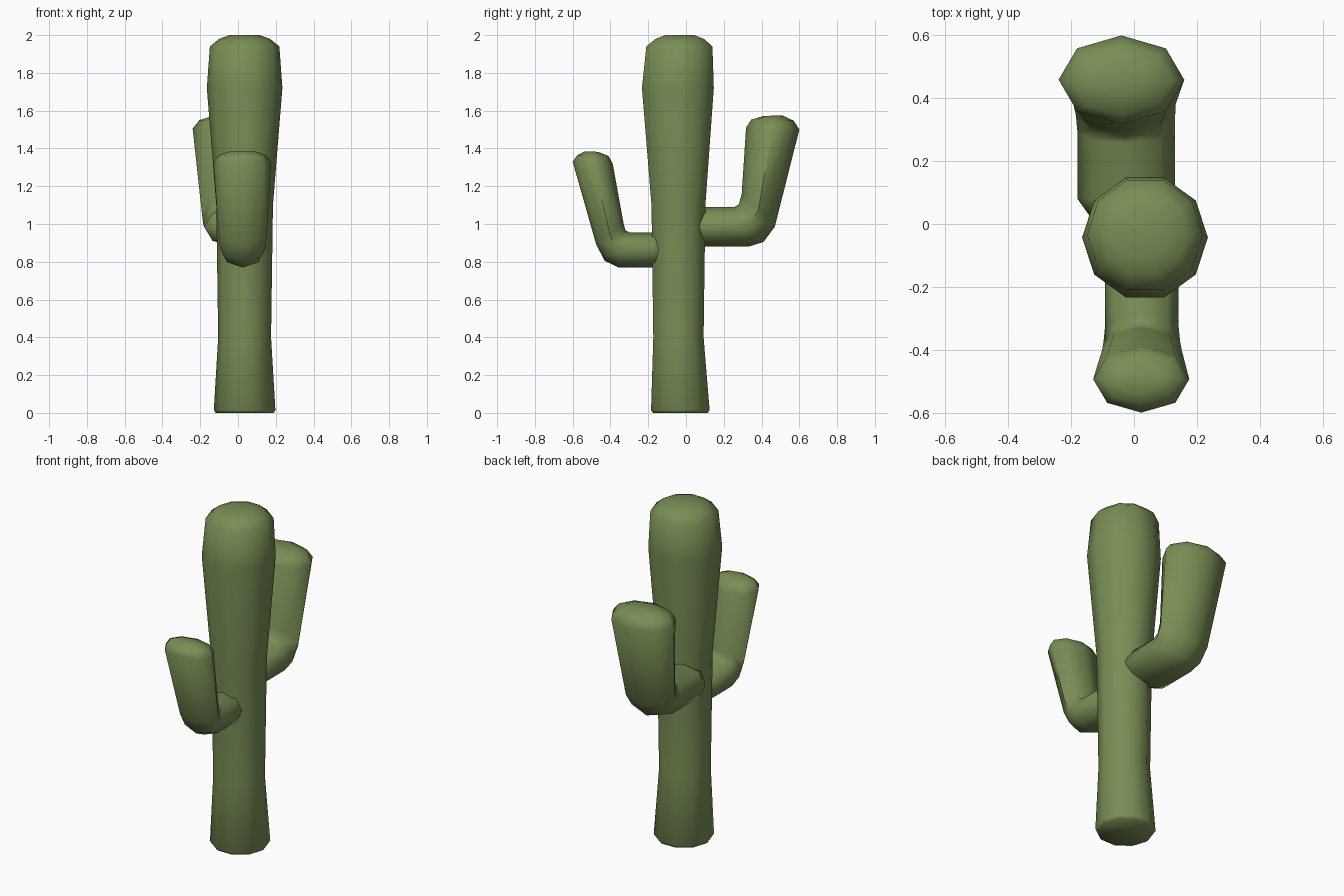
import bpy, bmesh, math

if "Cube" in bpy.data.objects:
    bpy.data.objects.remove(bpy.data.objects["Cube"])

green = bpy.data.materials.new("cactus green")
green.diffuse_color = (0.19, 0.27, 0.09, 1)
green.use_nodes = True
green.node_tree.nodes["Principled BSDF"].inputs["Base Color"].default_value = green.diffuse_color


def loft(name, rings):
    """Skin a list of vertex rings and cap both ends."""
    bm = bmesh.new()
    loops = [[bm.verts.new(p) for p in ring] for ring in rings]
    for a, b in zip(loops, loops[1:]):
        n = len(a)
        for i in range(n):
            j = (i + 1) % n
            bm.faces.new((a[i], a[j], b[j], b[i]))
    bm.faces.new(loops[0])
    bm.faces.new(loops[-1])
    bmesh.ops.recalc_face_normals(bm, faces=bm.faces)
    me = bpy.data.meshes.new(name)
    bm.to_mesh(me)
    bm.free()
    me.materials.append(green)
    ob = bpy.data.objects.new(name, me)
    bpy.context.collection.objects.link(ob)
    bpy.context.view_layer.objects.active = ob
    ob.select_set(True)
    bpy.ops.object.shade_smooth_by_angle(angle=math.radians(60))
    ob.select_set(False)


def trunk_ring(z, cy, r, n=10):
    return [(0.035 + r * math.cos(2 * math.pi * i / n),
             cy + r * math.sin(2 * math.pi * i / n), z) for i in range(n)]


def arm_ring(yi, zi, yo, zo, cx, rx, n=8):
    """Elliptical ring through an inner and an outer point of the side profile."""
    cy, cz, dy, dz = (yi + yo) / 2, (zi + zo) / 2, (yo - yi) / 2, (zo - zi) / 2
    pts = []
    for i in range(n):
        a = 2 * math.pi * i / n
        s = math.sin(a)
        pts.append((cx + rx * math.cos(a), cy + dy * s, cz + dz * s))
    return pts


# Trunk: height, y centre, radius
trunk = [(0, -0.03, 0.153), (0.015, -0.03, 0.163), (0.4, -0.04, 0.14),
         (1.1, -0.04, 0.15), (1.72, -0.043, 0.2), (1.94, -0.035, 0.184),
         (1.98, -0.033, 0.135), (2.0, -0.033, 0.08)]
loft("trunk", [trunk_ring(*t) for t in trunk])

# Arms: inner y, inner z, outer y, outer z, x centre, x radius
back_arm = [(0.01, 1.06, 0.01, 0.91, -0.025, 0.105),
            (0.08, 1.09, 0.08, 0.88, -0.025, 0.155),
            (0.257, 1.09, 0.33, 0.88, -0.025, 0.155),
            (0.28, 1.105, 0.41, 0.905, -0.027, 0.158),
            (0.295, 1.16, 0.47, 0.985, -0.03, 0.163),
            (0.318, 1.51, 0.6, 1.5, -0.04, 0.2),
            (0.345, 1.552, 0.57, 1.547, -0.04, 0.165),
            (0.41, 1.572, 0.51, 1.575, -0.04, 0.09)]
loft("back_arm", [arm_ring(*r) for r in back_arm])

front_arm = [(-0.11, 0.93, -0.11, 0.80, 0.025, 0.08),
             (-0.17, 0.955, -0.17, 0.77, 0.025, 0.117),
             (-0.295, 0.955, -0.357, 0.77, 0.025, 0.117),
             (-0.32, 0.965, -0.43, 0.805, 0.025, 0.122),
             (-0.33, 1.0, -0.475, 0.89, 0.025, 0.127),
             (-0.388, 1.32, -0.6, 1.33, 0.023, 0.153),
             (-0.41, 1.36, -0.575, 1.365, 0.023, 0.128),
             (-0.465, 1.382, -0.535, 1.385, 0.023, 0.07)]
loft("front_arm", [arm_ring(*r) for r in front_arm])
